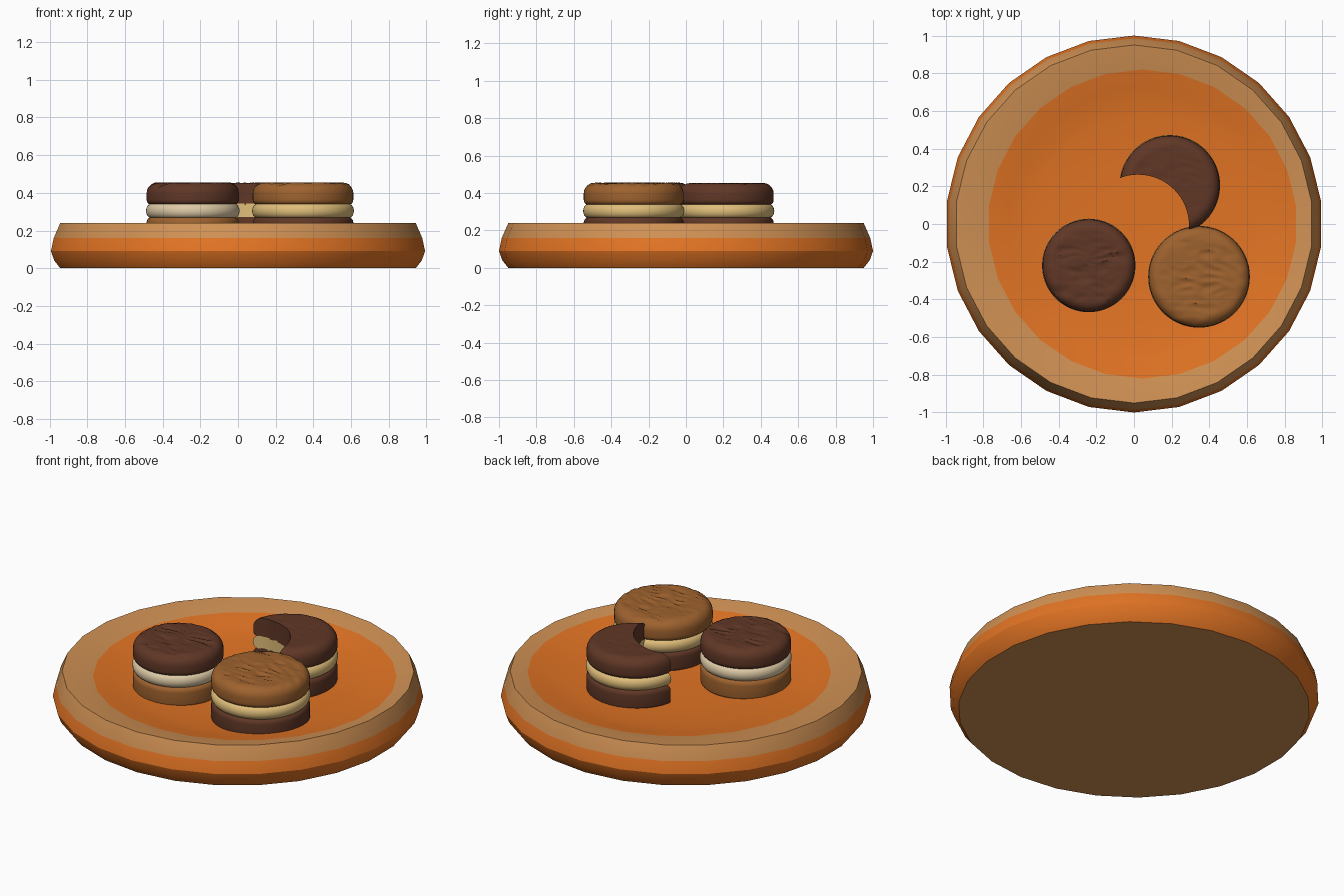
import bpy, bmesh, math
from mathutils import Vector, noise

if "Cube" in bpy.data.objects:
    bpy.data.objects.remove(bpy.data.objects["Cube"])


def srgb(r, g, b):
    f = lambda c: ((c / 255 + 0.055) / 1.055) ** 2.4 if c > 10 else c / 255 / 12.92
    return (f(r), f(g), f(b), 1)


def mat(name, rgb):
    m = bpy.data.materials.new(name)
    m.diffuse_color = srgb(*rgb)
    m.use_nodes = True
    m.node_tree.nodes["Principled BSDF"].inputs["Base Color"].default_value = m.diffuse_color
    return m


ORANGE = mat("orange glaze", (226, 116, 36))
TAN = mat("tan clay", (208, 145, 84))
DARK = mat("dark chocolate", (96, 55, 38))
BROWN = mat("caramel brown", (158, 98, 46))
YELLOW = mat("yellow cream", (224, 190, 122))
WHITE = mat("pale cream", (222, 202, 166))


def lathe(name, profile, sides, centre, mats, phase=0.0, rule=None, rough=0.0):
    """Spin (radius, z, x shift) points into a closed solid."""
    bm = bmesh.new()
    rings = []
    for p in profile:
        r, z, sx = p[0], p[1], (p[2] if len(p) > 2 else 0)
        if r == 0:
            rings.append([bm.verts.new((centre[0] + sx, centre[1], z))] * sides)
        else:
            rings.append([bm.verts.new((centre[0] + sx + r * math.cos(phase + 2 * math.pi * i / sides),
                                        centre[1] + r * math.sin(phase + 2 * math.pi * i / sides), z))
                          for i in range(sides)])
    for k in range(len(rings) - 1):
        a, b = rings[k], rings[k + 1]
        for i in range(sides):
            j = (i + 1) % sides
            vs = []
            for v in (a[i], a[j], b[j], b[i]):
                if v not in vs:
                    vs.append(v)
            f = bm.faces.new(vs)
            f.material_index = rule(k) if rule else 0
    # cracked, uneven crust on the upper face
    if rough:
        top = max(v.co.z for v in bm.verts)
        for v in bm.verts:
            if v.co.z > top - 0.012:
                n = noise.noise(Vector((v.co.x * 9, v.co.y * 26, 3.1)))
                v.co.z += rough * (0.4 - 2.2 * abs(n))
    bmesh.ops.recalc_face_normals(bm, faces=bm.faces[:])
    me = bpy.data.meshes.new(name)
    bm.to_mesh(me)
    bm.free()
    ob = bpy.data.objects.new(name, me)
    bpy.context.collection.objects.link(ob)
    for m in mats:
        me.materials.append(m)
    return ob


def activate(ob):
    bpy.ops.object.select_all(action='DESELECT')
    ob.select_set(True)
    bpy.context.view_layer.objects.active = ob


def smooth(ob, deg=30):
    activate(ob)
    bpy.ops.object.shade_smooth_by_angle(angle=math.radians(deg))


# Plate: tan foot and rim, orange outside band and shallow bowl
S = 0.045
plate = lathe("plate",
              [(0, 0), (0.95, 0), (0.982, 0.04), (1.0, 0.09), (0.985, 0.16), (0.95, 0.24),
               (0.82, 0.222, S), (0.72, 0.196, S), (0.58, 0.175, S), (0.3, 0.163, S), (0, 0.16, S)],
              26, (0, 0), [ORANGE, TAN], math.pi / 2,
              rule=lambda k: 1 if k in (0, 4, 5) else 0)
smooth(plate, 28)


def wafer(r, z0, z1, e, top):
    """Rounded biscuit profile; the upper face gets extra rings for the crust."""
    steps = [i * math.pi / 10 for i in range(6)]
    pts = [(0, z0)]
    pts += [(r - e * 0.5 + e * 0.5 * math.sin(a), z0 + e * 0.5 * (1 - math.cos(a))) for a in steps]
    pts += [(r - e + e * math.cos(a), z1 - e + e * math.sin(a)) for a in steps]
    if top:
        n = 18
        pts += [((r - e) * (1 - i / n), z1) for i in range(1, n)]
    return pts + [(0, z1)]


def cream(r, z0, z1):
    h, m = (z1 - z0) / 2, (z0 + z1) / 2
    arc = [(r - 0.025 + 0.028 * math.cos(a), m + h * math.sin(a))
           for a in [-math.pi / 2 + i * math.pi / 10 for i in range(11)]]
    return [(0, z0)] + arc + [(0, z1)]


def cookie(name, c, r, low, fill, high, rough, sides=72):
    return [lathe(name + "_bottom_wafer", wafer(r, 0.16, 0.272, 0.03, False), sides, c, [low]),
            lathe(name + "_cream", cream(r, 0.266, 0.342), sides, c, [fill]),
            lathe(name + "_top_wafer", wafer(r, 0.336, 0.453, 0.055, True), sides, c, [high], rough=rough)]


# Three sandwich cookies
parts = cookie("caramel_cookie", (0.345, -0.28), 0.267, DARK, YELLOW, BROWN, 0.007)
parts += cookie("chocolate_cookie", (-0.24, -0.22), 0.245, BROWN, WHITE, DARK, 0.007)
bitten = cookie("bitten_cookie", (0.19, 0.205), 0.264, DARK, YELLOW, DARK, 0.003)

# Bite taken out of the third cookie
cutter = lathe("bite_cutter", [(0, 0.05), (0.27, 0.05), (0.27, 0.6), (0, 0.6)], 64, (0.022, -0.008), [])
cutter.hide_render = True
for ob in bitten:
    activate(ob)
    mod = ob.modifiers.new("bite", 'BOOLEAN')
    mod.operation = 'DIFFERENCE'
    mod.solver = 'EXACT'
    mod.object = cutter
    bpy.ops.object.modifier_apply(modifier=mod.name)
bpy.data.objects.remove(cutter)

for ob in parts + bitten:
    smooth(ob, 35)
